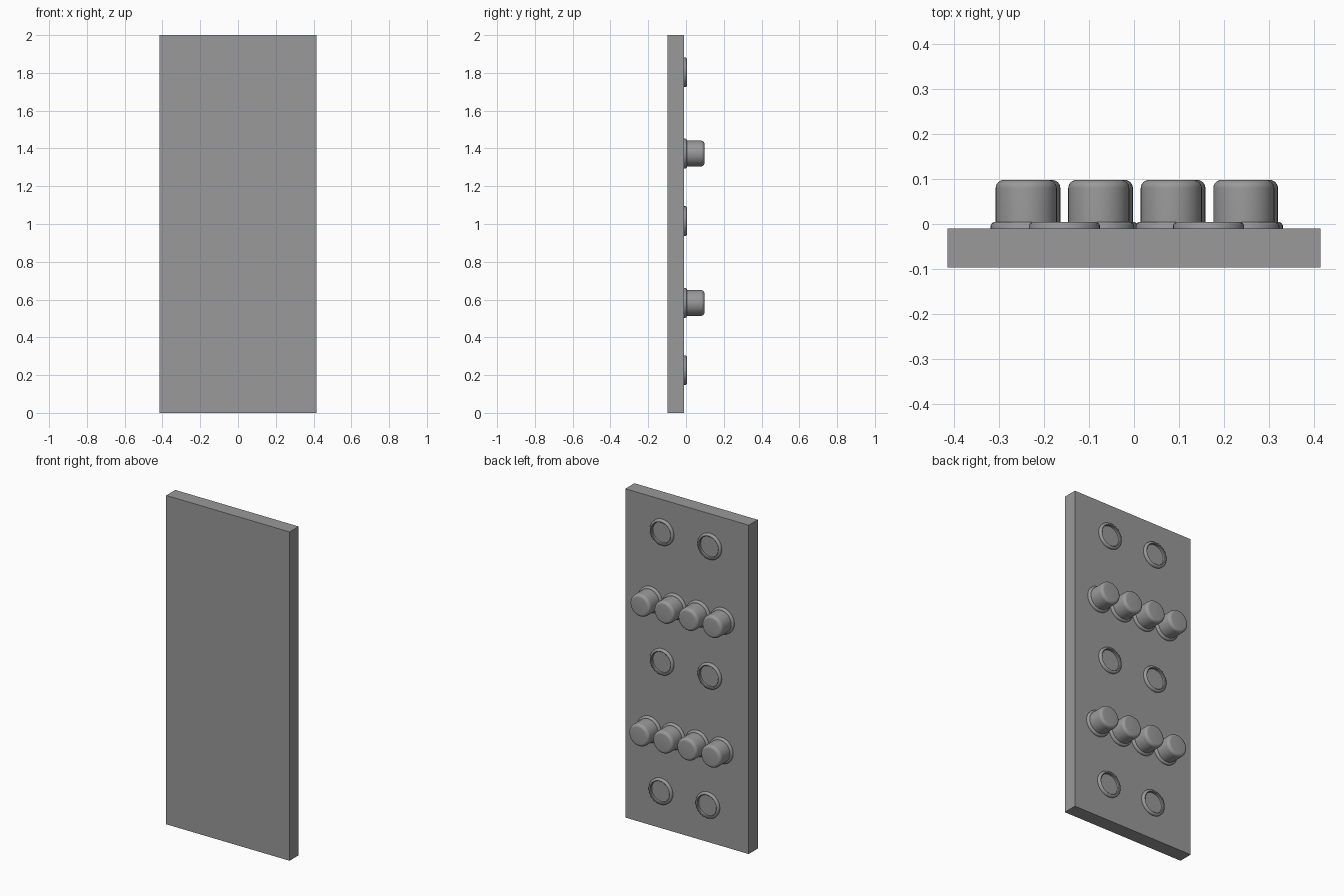
import bpy
import math

if "Cube" in bpy.data.objects:
    bpy.data.objects.remove(bpy.data.objects["Cube"])

SIDES = 40
BACK = -0.012

# Dark grey finish for every part
grey = bpy.data.materials.new("dark_grey")
grey.diffuse_color = (0.32, 0.32, 0.32, 1)
grey.use_nodes = True
grey.node_tree.nodes["Principled BSDF"].inputs["Base Color"].default_value = grey.diffuse_color


def lathe(name, profile, x, z):
    """Revolve (radius, y) points around the y axis; radius 0 closes to a point."""
    verts, faces, rings = [], [], []
    for r, y in profile:
        start = len(verts)
        if r == 0:
            verts.append((0, y, 0))
            rings.append([start] * SIDES)
        else:
            for i in range(SIDES):
                a = 2 * math.pi * i / SIDES
                verts.append((r * math.cos(a), y, r * math.sin(a)))
            rings.append(list(range(start, start + SIDES)))
    for a, b in zip(rings, rings[1:]):
        for i in range(SIDES):
            j = (i + 1) % SIDES
            quad = list(dict.fromkeys((a[i], b[i], b[j], a[j])))
            faces.append(quad[::-1])
    mesh = bpy.data.meshes.new(name)
    mesh.from_pydata(verts, [], faces)
    mesh.materials.append(grey)
    obj = bpy.data.objects.new(name, mesh)
    obj.location = (x, 0, z)
    bpy.context.collection.objects.link(obj)
    bpy.ops.object.select_all(action='DESELECT')
    bpy.context.view_layer.objects.active = obj
    obj.select_set(True)
    # merge the closing seam and make normals consistent
    bpy.ops.object.mode_set(mode='EDIT')
    bpy.ops.mesh.select_all(action='SELECT')
    bpy.ops.mesh.remove_doubles(threshold=0.0001)
    bpy.ops.mesh.normals_make_consistent(inside=False)
    bpy.ops.object.mode_set(mode='OBJECT')
    bpy.ops.object.shade_smooth_by_angle(angle=math.radians(35))
    return obj


# Flat panel
bpy.ops.mesh.primitive_cube_add(size=1, location=(0, -0.0535, 1))
panel = bpy.context.object
panel.name = "panel"
panel.scale = (0.83, 0.087, 2)
bpy.ops.object.transform_apply(location=False, rotation=False, scale=True)
panel.data.materials.append(grey)

# Raised collar, bevelled outside and open in the middle
collar = [(0.063, BACK), (0.079, BACK), (0.079, -0.003), (0.076, 0.002),
          (0.071, 0.005), (0.066, 0.005), (0.063, 0.002), (0.063, BACK)]

# Push button with a rounded rim
rim = 0.018
button = [(0, BACK), (0.068, BACK)]
for k in range(7):
    t = math.pi / 2 * k / 6
    button.append((0.068 - rim + rim * math.cos(t), 0.098 - rim + rim * math.sin(t)))
button.append((0, 0.098))

# Rows of empty collars
for z, xs in ((1.803, (-0.155, 0.166)), (1.015, (-0.155, 0.166)),
              (0.226, (-0.142, 0.174))):
    for x in xs:
        lathe("collar", collar, x, z)

# Rows of buttons seated in collars
for z, shift in ((1.373, 0.0), (0.582, 0.008)):
    for i in range(4):
        x = -0.240 + 0.1615 * i + shift
        lathe("button_collar", collar, x, z)
        lathe("button", button, x, z)
